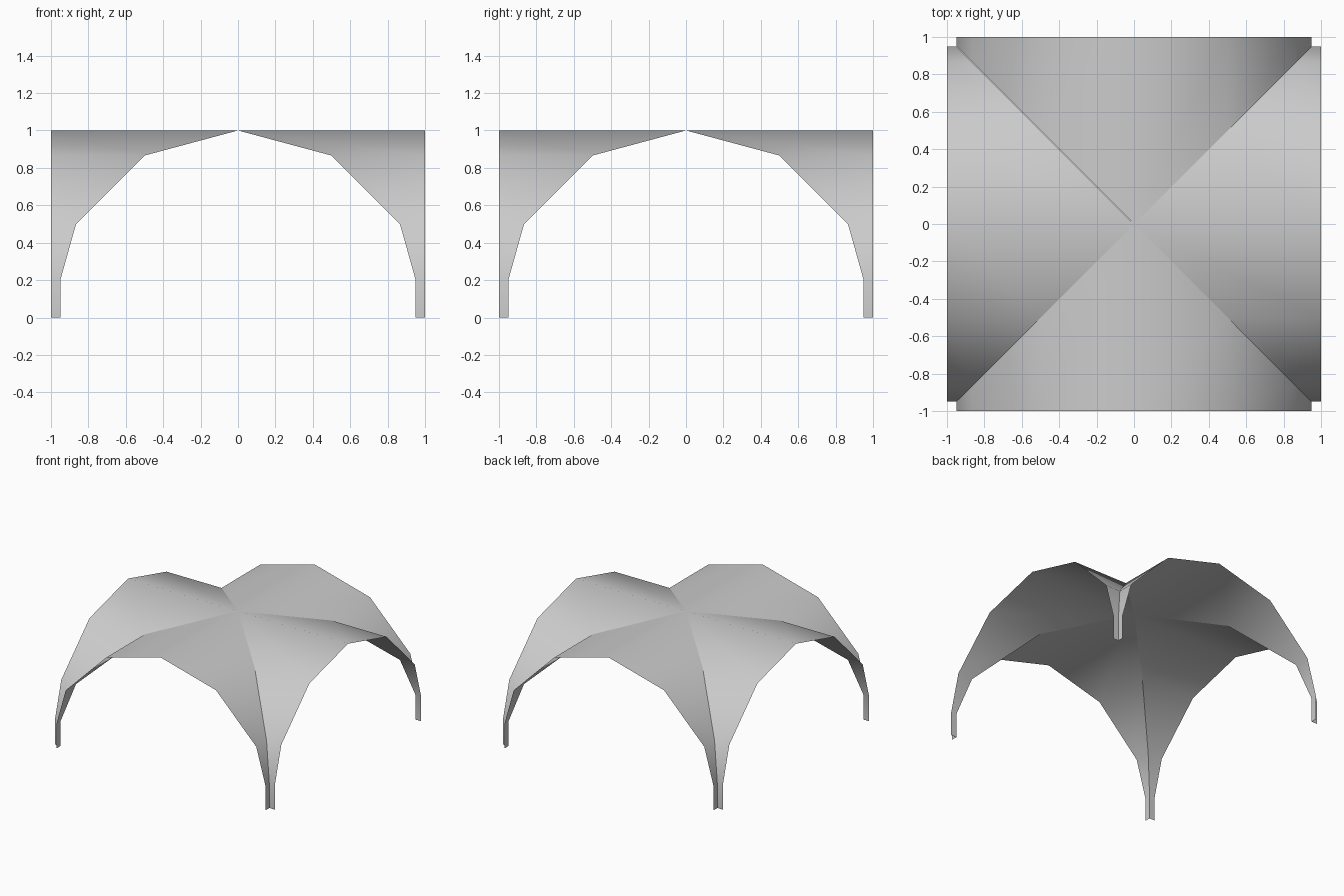
import bpy
import bmesh
import math
from mathutils import Matrix

cube = bpy.data.objects.get("Cube")
if cube:
    bpy.data.objects.remove(cube, do_unlink=True)

# Plain grey plaster
plaster = bpy.data.materials.new("light_grey_plaster")
plaster.use_nodes = True
grey = (0.6, 0.6, 0.6, 1)
plaster.diffuse_color = grey
plaster.node_tree.nodes["Principled BSDF"].inputs["Base Color"].default_value = grey

# Half arch from crown to foot (distance from the centre, height)
half_arch = [(0, 1), (0.5, 0.866), (0.866, 0.5), (0.95, 0.2), (0.95, 0)]
arch = [(-x, z) for x, z in reversed(half_arch[1:])] + half_arch


def vault_web(name, turn):
    """One quarter of the vault: the arch swept from the groins to the open edge."""
    bm = bmesh.new()
    outer = [bm.verts.new((x, -1, z)) for x, z in arch]
    groin = [bm.verts.new((x, -abs(x), z)) for x, z in arch]
    for i in range(len(arch) - 1):
        bm.faces.new((outer[i], outer[i + 1], groin[i + 1], groin[i]))
    bm.transform(Matrix.Rotation(turn, 4, "Z"))
    bm.normal_update()
    for face in bm.faces:
        face.smooth = True
    mesh = bpy.data.meshes.new(name)
    bm.to_mesh(mesh)
    bm.free()
    mesh.materials.append(plaster)
    web = bpy.data.objects.new(name, mesh)
    bpy.context.collection.objects.link(web)


# Four webs meeting along the diagonal groins
for i, side in enumerate(("front", "left", "back", "right")):
    vault_web(side + "_vault_web", i * math.pi / 2)
